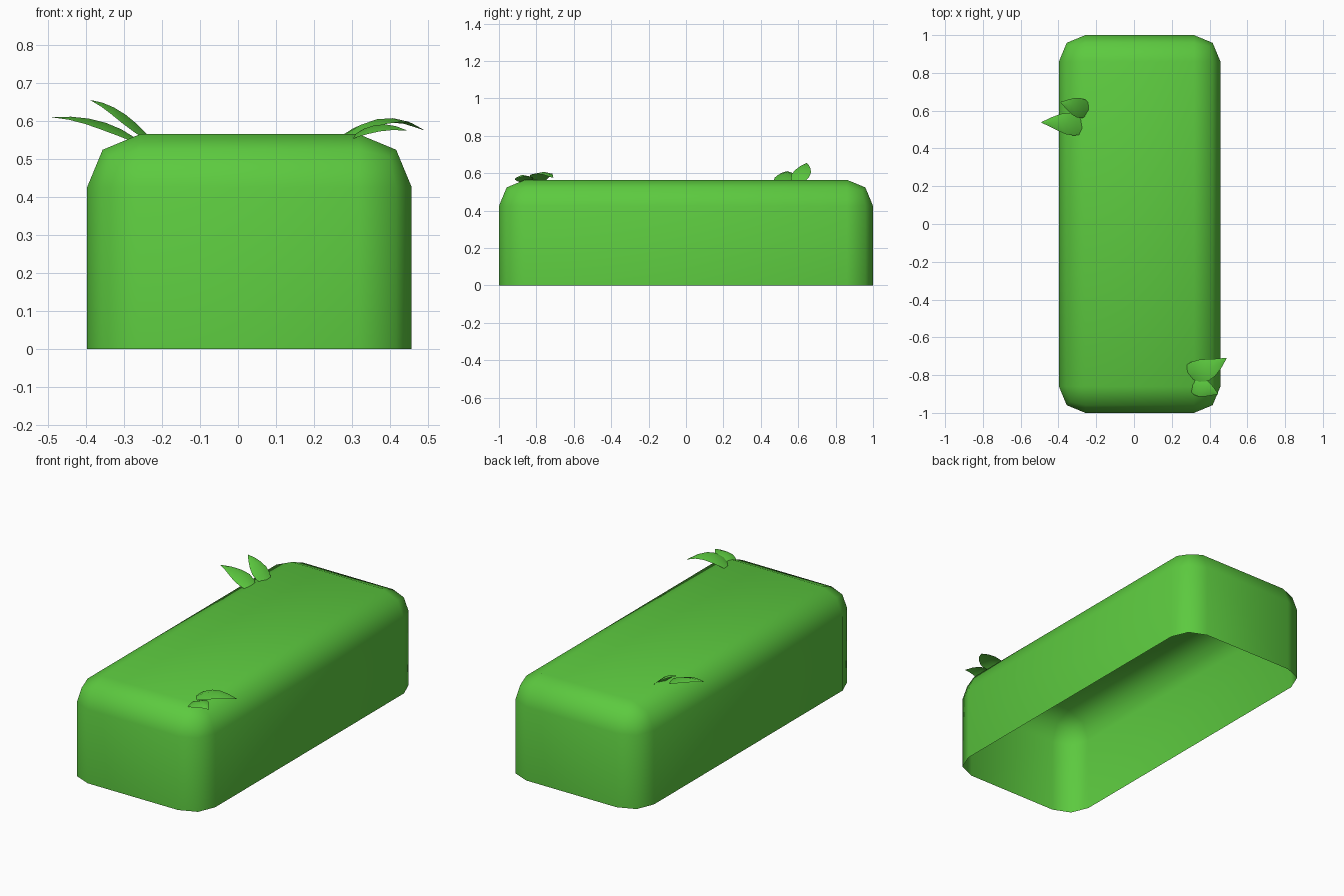
import bpy, bmesh
from mathutils import Vector

if "Cube" in bpy.data.objects:
    bpy.data.objects.remove(bpy.data.objects["Cube"])

green = bpy.data.materials.new("leaf green")
green.diffuse_color = (0.108, 0.59, 0.050, 1)
green.use_nodes = True
green.node_tree.nodes["Principled BSDF"].inputs["Base Color"].default_value = green.diffuse_color


def finish(bm, name):
    me = bpy.data.meshes.new(name)
    bm.to_mesh(me)
    bm.free()
    me.materials.append(green)
    for p in me.polygons:
        p.use_smooth = True
    ob = bpy.data.objects.new(name, me)
    bpy.context.collection.objects.link(ob)
    return ob


# Hedge body: box rounded on top and upright edges, open underneath
bm = bmesh.new()
bmesh.ops.create_cube(bm, size=1)
for v in bm.verts:
    v.co = Vector((v.co.x * 0.855 + 0.03, v.co.y * 2, (v.co.z + 0.5) * 0.565))
edges = [e for e in bm.edges if max(v.co.z for v in e.verts) > 0.1]
bmesh.ops.bevel(bm, geom=edges, offset=0.14, segments=2, profile=0.5, affect='EDGES')
bm.normal_update()
bottom = [f for f in bm.faces if f.normal.z < -0.9]
bmesh.ops.delete(bm, geom=bottom, context='FACES')
finish(bm, "hedge_body")


# Leaf: a bent sheet along a curved midrib, its edges drooping on both sides
def leaf(name, base, bend, tip, side, width, droop):
    base, bend, tip = Vector(base), Vector(bend), Vector(tip)
    side = Vector(side).normalized()
    profile = [0.55, 0.92, 1.0, 0.8, 0.45, 0.03]
    bm = bmesh.new()
    rows = []
    for i, w in enumerate(profile):
        t = i / (len(profile) - 1)
        c = base * (1 - t) ** 2 + bend * 2 * t * (1 - t) + tip * t * t
        rows.append([bm.verts.new(c + side * (s * w * width) - Vector((0, 0, abs(s) * w * droop)))
                     for s in (-1, 0, 1)])
    for a, b in zip(rows, rows[1:]):
        for j in range(2):
            f = bm.faces.new((a[j], b[j], b[j + 1], a[j + 1]))
            f.normal_update()
            if f.normal.z < 0:
                f.normal_flip()
    finish(bm, name)


# Left sprig
leaf("left_leaf_low", (-0.27, 0.505, 0.555), (-0.36, 0.55, 0.62), (-0.49, 0.538, 0.61),
     (0.2, 1, 0), 0.058, 0.018)
leaf("left_leaf_high", (-0.235, 0.605, 0.56), (-0.31, 0.615, 0.645), (-0.388, 0.645, 0.655),
     (0.15, 1, 0.1), 0.053, 0.018)
# Right sprig
leaf("right_leaf_back", (0.28, -0.785, 0.563), (0.39, -0.79, 0.645), (0.49, -0.71, 0.576),
     (-0.45, 1, 0), 0.062, 0.012)
leaf("right_leaf_front", (0.305, -0.855, 0.563), (0.37, -0.865, 0.612), (0.445, -0.90, 0.575),
     (0.35, 1, 0.15), 0.05, 0.016)
